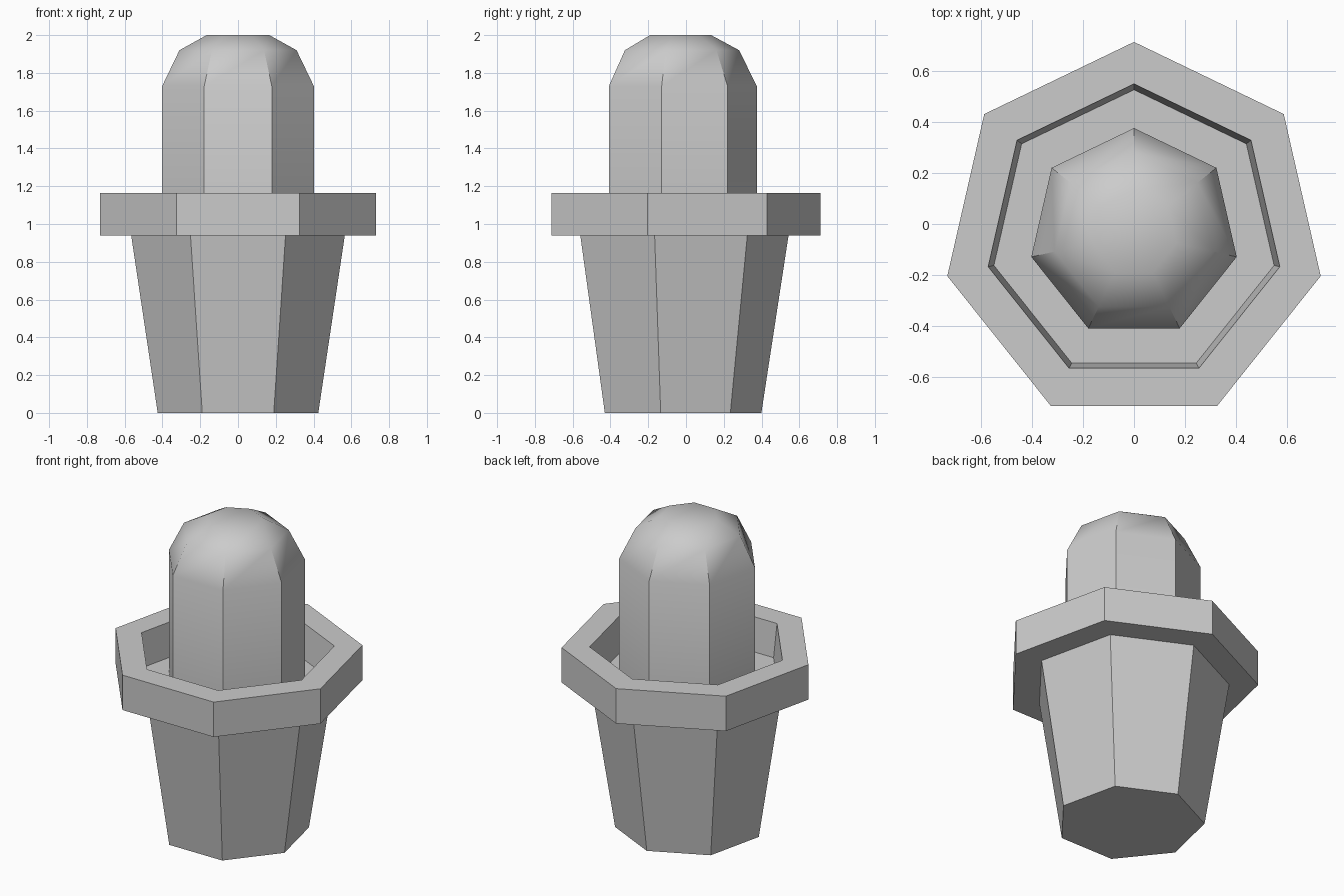
import bpy, bmesh
from math import radians, sin, cos, tau

if "Cube" in bpy.data.objects:
    bpy.data.objects.remove(bpy.data.objects["Cube"])

SIDES = 7
Y_SHIFT = -0.037  # centres the heptagon's bounds on y = 0


def lathe(name, profile, smooth_angle, cap_bottom=True):
    """Seven-sided turned solid from (radius, z) points, one corner to the back."""
    bm = bmesh.new()
    rings = []
    for r, z in profile:
        angles = [radians(90) + tau * k / SIDES for k in range(SIDES)]
        rings.append([bm.verts.new((r * cos(a), r * sin(a) + Y_SHIFT, z)) for a in angles])
    for lo, hi in zip(rings, rings[1:]):
        for k in range(SIDES):
            n = (k + 1) % SIDES
            bm.faces.new((lo[k], lo[n], hi[n], hi[k]))
    bm.faces.new(rings[-1])
    if cap_bottom:
        bm.faces.new(rings[0][::-1])
    mesh = bpy.data.meshes.new(name)
    bm.to_mesh(mesh)
    bm.free()
    obj = bpy.data.objects.new(name, mesh)
    bpy.context.collection.objects.link(obj)
    bpy.ops.object.select_all(action='DESELECT')
    obj.select_set(True)
    bpy.context.view_layer.objects.active = obj
    bpy.ops.object.shade_smooth_by_angle(angle=radians(smooth_angle))
    return obj


SOIL_Z = 0.95

# Tapered pot with overhanging rim; the last ring is capped by the soil surface
lathe("pot", [(0.436, 0), (0.58, 0.94), (0.749, 0.94), (0.749, 1.165),
              (0.585, 1.165), (0.562, SOIL_Z)], 20)

# Domed cactus standing in the soil
lathe("cactus", [(0.412, SOIL_Z), (0.412, 1.73), (0.318, 1.92), (0.17, 2.0)],
      40, cap_bottom=False)
